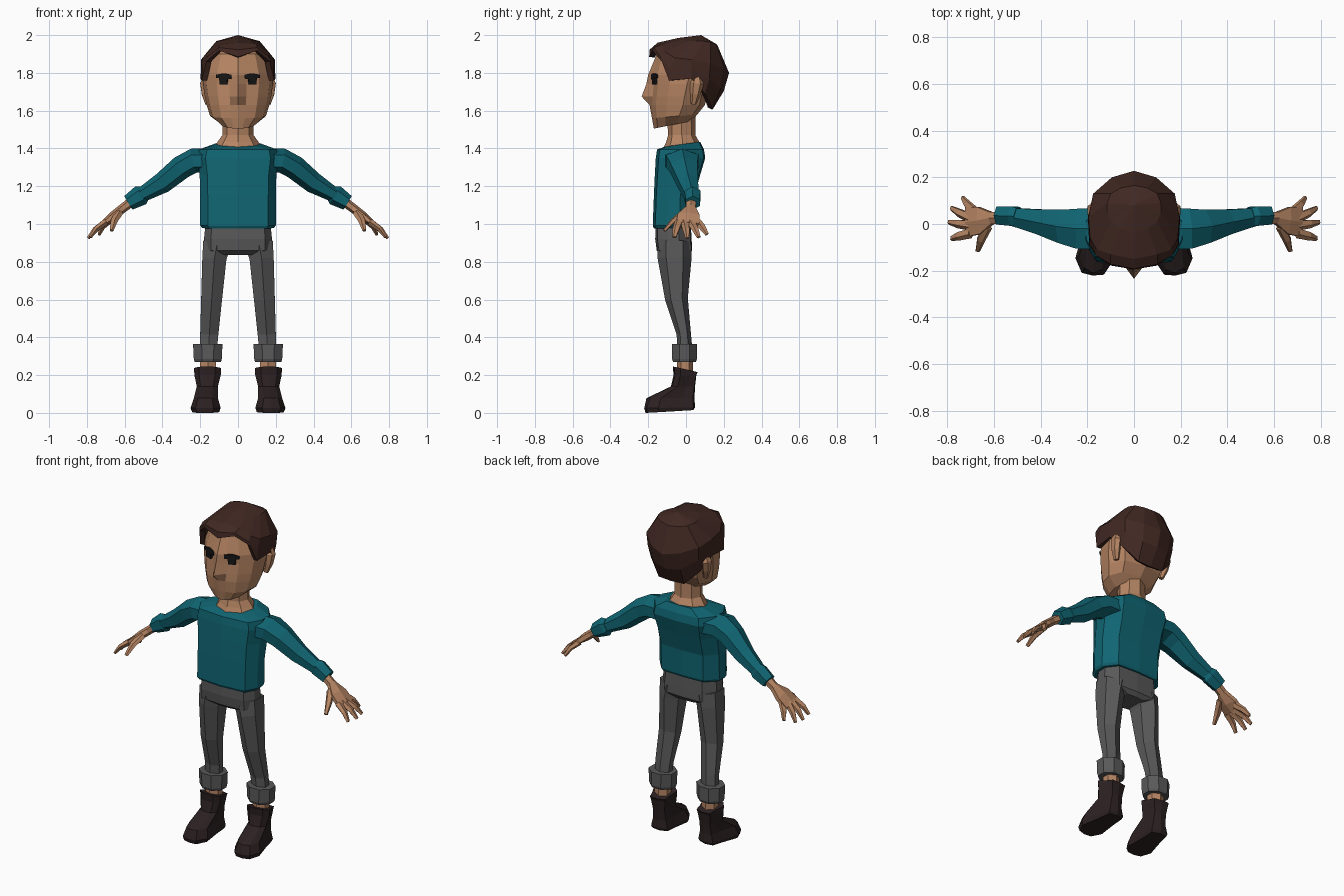
import bpy, bmesh, math
from mathutils import Vector


def material(name, rgb):
    m = bpy.data.materials.new(name)
    m.diffuse_color = (*rgb, 1)
    return m


SKIN = material("skin", (0.47, 0.235, 0.125))
TEAL = material("teal_cloth", (0.005, 0.13, 0.17))
GREY = material("grey_cloth", (0.10, 0.10, 0.10))
HAIR = material("brown_hair", (0.052, 0.021, 0.016))
SHOE = material("dark_leather", (0.025, 0.015, 0.016))
DARK = material("eye_black", (0.008, 0.008, 0.008))


def make(name, verts, faces, mat, pair=False):
    bm = bmesh.new()
    vs = [bm.verts.new(v) for v in verts]
    for f in faces:
        bm.faces.new([vs[i] for i in f])
    bmesh.ops.recalc_face_normals(bm, faces=bm.faces)
    me = bpy.data.meshes.new(name)
    bm.to_mesh(me)
    bm.free()
    me.materials.append(mat)
    ob = bpy.data.objects.new(name, me)
    bpy.context.collection.objects.link(ob)
    if pair:  # the other side of the body
        ob.modifiers.new("Mirror", 'MIRROR').use_mirror_merge = False
    return ob


def loft(name, rings, mat, pair=False):
    n = len(rings[0])
    faces = [(r * n + i, r * n + (i + 1) % n, (r + 1) * n + (i + 1) % n, (r + 1) * n + i)
             for r in range(len(rings) - 1) for i in range(n)]
    last = (len(rings) - 1) * n
    faces += [tuple(range(n)), tuple(range(last, last + n))]
    return make(name, [p for r in rings for p in r], faces, mat, pair)


def shell(name, half, rings, mat, cx=0, pair=False, yaw=0):
    """Stack horizontal outlines: ring = z, half width, front y, back y, back lift, nose."""
    outline = half + [(-x, y) for x, y in half[-2:0:-1]]
    out = []
    for z, w, front, back, lift, nose in rings:
        ring = []
        for i, (fx, fy) in enumerate(outline):
            x, y = w * fx, front + (back - front) * fy - (nose if i == 0 else 0)
            ring.append((cx + x * math.cos(yaw) - y * math.sin(yaw),
                         x * math.sin(yaw) + y * math.cos(yaw), z + lift * fy))
        out.append(ring)
    return loft(name, out, mat, pair)


def tube(name, path, mat, sides=6, ref=(0, 1, 0), pair=True):
    """Sweep a polygon along x, y, z, half size along ref, half size across."""
    pts = [Vector(p[:3]) for p in path]
    angles = [2 * math.pi * (i + 0.5) / sides for i in range(sides)]
    mx, my = max(map(math.cos, angles)), max(map(math.sin, angles))
    rings = []
    for i, (p, row) in enumerate(zip(pts, path)):
        d = (pts[min(i + 1, len(pts) - 1)] - pts[max(i - 1, 0)]).normalized()
        u = Vector(ref)
        u = (u - d * u.dot(d)).normalized()
        v = d.cross(u)
        rings.append([p + u * row[3] * math.cos(a) / mx + v * row[4] * math.sin(a) / my
                      for a in angles])
    return loft(name, rings, mat, pair)


# Head with nose ridge and slanted jaw
shell("head", [(0, 0), (.25, .03), (.6, .1), (.9, .3), (1, .6), (.75, .9), (0, 1)], [
    (1.505, .09, -.170, .03, .04, 0), (1.56, .148, -.180, .06, .02, 0),
    (1.63, .166, -.188, .10, 0, .005), (1.675, .176, -.185, .11, 0, .05),
    (1.74, .185, -.180, .13, 0, .03), (1.79, .185, -.185, .16, 0, .015),
    (1.90, .150, -.155, .15, 0, 0), (1.95, .070, -.060, .10, 0, 0)], SKIN)

# Neck spreading into the collar
shell("neck", [(0, 0), (.7, .15), (1, .5), (.7, .85), (0, 1)], [
    (1.39, .135, -.125, .08, 0, 0), (1.435, .108, -.105, .07, 0, 0),
    (1.47, .083, -.095, .05, 0, 0), (1.58, .080, -.10, .05, 0, 0)], SKIN)

# Ears
tube("ears", [(.160, .040, 1.635, .012, .015), (.172, .050, 1.69, .020, .028),
              (.178, .058, 1.745, .022, .036), (.172, .060, 1.775, .012, .02)],
     SKIN, ref=(1, 0, 0))

# Eyes: heavy brow bar over a small pupil, following the face
tube("eyebrows", [(.034, -.178, 1.778, .008, .012), (.075, -.166, 1.784, .010, .014),
                  (.114, -.150, 1.782, .008, .008)], DARK, sides=4)
tube("eyes", [(.075, -.163, 1.738, .020, .010), (.075, -.164, 1.778, .024, .010)],
     DARK, sides=4, ref=(1, .35, 0))

# Hair: columns from the crown, front to back, ending on the hairline
columns = [
    [(0, -.04, 1.985), (0, -.15, 1.96), (0, -.195, 1.885)],
    [(.06, -.02, 1.978), (.10, -.13, 1.95), (.10, -.178, 1.918)],
    [(.10, .01, 1.968), (.16, -.11, 1.91), (.168, -.128, 1.86)],
    [(.115, .05, 1.968), (.188, -.06, 1.88), (.192, -.09, 1.76)],
    [(.115, .09, 1.968), (.195, .03, 1.87), (.198, .03, 1.77)],
    [(.10, .13, 1.962), (.175, .13, 1.85), (.165, .10, 1.69)],
    [(.055, .155, 1.955), (.095, .20, 1.82), (.085, .14, 1.61)],
    [(0, .165, 1.95), (0, .228, 1.80), (0, .14, 1.605)]]
columns += [[(-x, y, z) for x, y, z in c] for c in columns[-2:0:-1]]
verts, faces = [(0, .08, 2.0)], []
for i, (a, b, c) in enumerate(columns):
    mid = (Vector(b) + Vector(c)) / 2
    mid.y = .03 + (mid.y - .03) * 1.1
    verts += [a, b, mid, c]
    j = (i + 1) % len(columns)
    faces.append((0, 1 + 4 * i, 1 + 4 * j))
    faces += [(1 + 4 * i + k, 2 + 4 * i + k, 2 + 4 * j + k, 1 + 4 * j + k) for k in range(3)]
solid = make("hair", verts, faces, HAIR).modifiers.new("Solidify", 'SOLIDIFY')
solid.thickness, solid.offset = .03, -1

# Shirt body
BODY = [(0, 0), (.8, .06), (1, .35), (1, .65), (.7, .97), (0, 1)]
shell("shirt", BODY, [
    (.975, .190, -.168, .035, .01, 0), (.99, .200, -.176, .042, .01, 0),
    (1.15, .200, -.170, .045, 0, 0), (1.26, .203, -.165, .075, 0, 0),
    (1.35, .215, -.160, .102, 0, 0), (1.395, .205, -.153, .095, 0, 0),
    (1.41, .120, -.110, .075, .025, 0)], TEAL)

# Sleeves and rolled sleeve cuffs
tube("sleeves", [(.15, -.02, 1.335, .090, .065), (.235, -.02, 1.335, .086, .065),
                 (.30, -.01, 1.300, .072, .063), (.40, .010, 1.218, .053, .056),
                 (.53, .033, 1.142, .036, .036)], TEAL)
tube("sleeve_cuffs", [(.495, .033, 1.165, .036, .040), (.515, .034, 1.152, .042, .055),
                      (.580, .036, 1.112, .038, .042)], TEAL)

# Hands: wrist and palm, then five fingers
tube("palms", [(.55, .028, 1.128, .026, .026), (.61, .025, 1.083, .026, .024),
               (.66, .015, 1.043, .058, .024), (.715, .008, 1.000, .062, .015)], SKIN)
fingers = {"thumb": ((.63, -.012, 1.06), (.67, -.115, .965)),
           "index_finger": ((.70, -.038, 1.01), (.782, -.062, .93)),
           "middle_finger": ((.70, -.006, 1.01), (.793, .008, .925)),
           "ring_finger": ((.70, .025, 1.01), (.783, .068, .93)),
           "little_finger": ((.68, .050, 1.02), (.735, .112, .945))}
for name, (a, b) in fingers.items():
    a, b = Vector(a), Vector(b)
    m = a.lerp(b, .55) + Vector((.005, 0, .008))
    tube(name + "s", [(*a, .019, .018), (*m, .016, .014), (*b, .009, .008)], SKIN, sides=5,
         ref=(1, 0, 0) if name == "thumb" else (0, 1, 0))

# Trousers: hips, legs and turned-up cuffs
shell("trouser_hips", BODY, [
    (.835, .080, -.125, .015, 0, 0), (.86, .180, -.155, .032, 0, 0),
    (.92, .180, -.163, .030, 0, 0), (1.0, .172, -.160, .025, 0, 0)], GREY)
X = (1, 0, 0)
tube("trouser_legs", [(.110, -.06, .90, .075, .090), (.125, -.06, .82, .064, .090),
                      (.140, -.05, .60, .055, .060), (.152, -.012, .42, .048, .038),
                      (.158, -.005, .32, .045, .040)], GREY, ref=X)
tube("trouser_cuffs", [(.160, -.008, .270, .070, .060), (.160, -.008, .285, .074, .066),
                       (.160, -.008, .365, .078, .066)], GREY, sides=8, ref=X)

# Ankles and boots
tube("ankles", [(.158, -.005, .20, .042, .042), (.158, -.005, .30, .042, .042)], SKIN, ref=X)
shell("boots", [(0, 0), (.6, .03), (1, .25), (.75, .68), (.65, .95), (0, 1)], [
    (0, .072, -.215, .040, .015, 0), (.025, .080, -.222, .048, .005, 0),
    (.078, .064, -.200, .045, 0, .01), (.14, .056, -.080, .048, 0, 0),
    (.20, .070, -.066, .055, 0, 0), (.245, .072, -.070, .062, -.03, 0)],
    SHOE, cx=.158, pair=True, yaw=math.radians(5))
